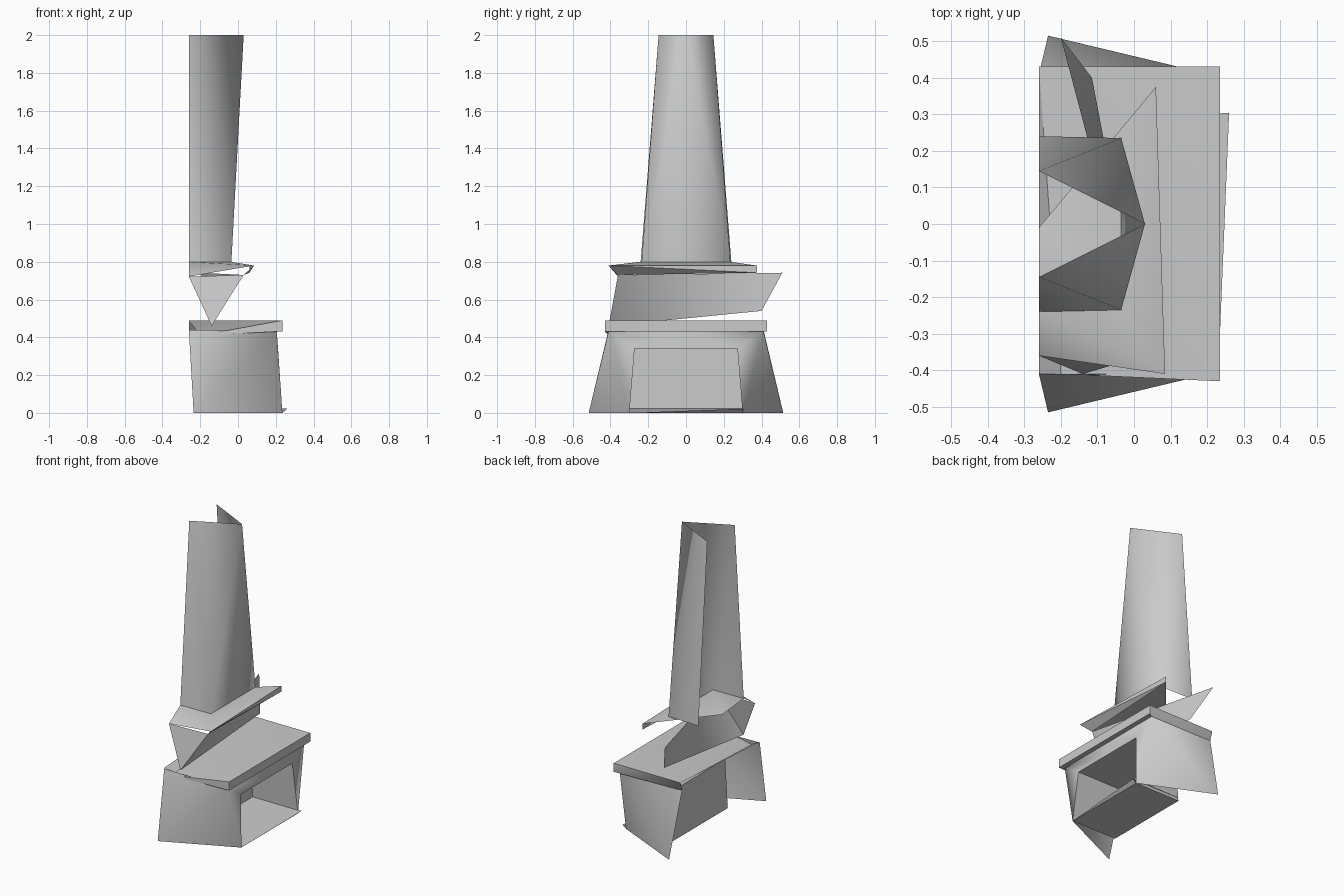
import bpy, bmesh, math

if "Cube" in bpy.data.objects:
    bpy.data.objects.remove(bpy.data.objects["Cube"])


def shell(name, pts, faces, mirror=False, angle=40):
    """Open sheet from named corner points; optionally mirrored across y = 0."""
    bm = bmesh.new()

    def add(sign):
        v = {k: bm.verts.new((x, y * sign, z)) for k, (x, y, z) in pts.items()}
        for f in faces:
            loop = [v[k] for k in f]
            bm.faces.new(loop if sign > 0 else loop[::-1])

    add(1)
    if mirror:
        add(-1)
    bmesh.ops.remove_doubles(bm, verts=bm.verts, dist=0.0005)
    bmesh.ops.recalc_face_normals(bm, faces=bm.faces)
    loose = [v for v in bm.verts if not v.link_faces]
    bmesh.ops.delete(bm, geom=loose, context='VERTS')
    me = bpy.data.meshes.new(name)
    bm.to_mesh(me)
    bm.free()
    ob = bpy.data.objects.new(name, me)
    bpy.context.collection.objects.link(ob)
    bpy.ops.object.select_all(action='DESELECT')
    ob.select_set(True)
    bpy.context.view_layer.objects.active = ob
    bpy.ops.object.shade_smooth_by_angle(angle=math.radians(angle))
    return ob


# Tapered flue, open at the back, folded round a centre point at the top
shell("flue", {
    "t": (-0.26, -0.145, 2), "tip": (0.03, 0, 2),
    "b": (-0.26, -0.24, 0.8), "c": (-0.035, -0.235, 0.8), "m": (-0.035, 0, 0.8),
}, [("t", "tip", "c"), ("t", "c", "b"), ("tip", "m", "c")], mirror=True, angle=120)

# Upper ledge: sloped skirt, thin band and skewed underside
shell("upper_ledge", {
    "b": (-0.26, -0.24, 0.8), "c": (-0.035, -0.235, 0.8), "d": (-0.035, 0.235, 0.8),
    "f": (0.085, -0.41, 0.78), "k": (0.06, 0.375, 0.78), "i": (-0.26, -0.01, 0.78),
    "kl": (0.06, 0.375, 0.742), "fl": (0.03, -0.36, 0.73), "ll": (-0.26, -0.36, 0.722),
}, [("b", "ll", "f"), ("b", "f", "c"), ("c", "f", "k"), ("c", "k", "d"),
    ("b", "c", "i"), ("c", "d", "k", "i"),
    ("f", "kl", "k"), ("f", "fl", "kl")])

# Hood between the ledges, two twisted sheets
shell("hood", {
    "a": (-0.2, 0.51, 0.742), "b": (-0.115, 0.4, 0.54),
    "c": (-0.14, -0.41, 0.46), "d": (0.03, -0.36, 0.73), "e": (-0.26, -0.36, 0.722),
}, [("a", "b", "d"), ("b", "c", "d"), ("d", "c", "e")], angle=75)

# Mantel slab: its top dips towards the front left corner
shell("mantel", {
    "a": (0.235, -0.43, 0.49), "b": (0.235, 0.43, 0.49),
    "c": (-0.26, 0.43, 0.49), "d": (-0.26, -0.41, 0.445),
    "al": (0.235, -0.43, 0.432), "bl": (0.235, 0.43, 0.432),
    "s": (-0.2, -0.41, 0.41), "wa": (0.205, -0.41, 0.43), "wb": (0.205, 0.41, 0.43),
    "wc": (-0.26, 0.41, 0.43),
}, [("a", "b", "c"), ("a", "c", "s"), ("s", "c", "d"), ("a", "al", "bl", "b"),
    ("a", "s", "al"), ("b", "bl", "c"), ("bl", "wb", "wc", "c"),
    ("al", "wa", "wb", "bl"), ("al", "s", "wa")])

# Splayed side walls and the face around the fire opening
shell("surround", {
    "o": (-0.235, -0.515, 0), "p": (0.235, -0.3, 0), "q": (0.205, -0.41, 0.432),
    "r": (-0.26, -0.41, 0.44), "n": (0.212, -0.272, 0.34),
    "qm": (0.205, 0, 0.432), "nm": (0.212, 0, 0.34),
}, [("o", "p", "q"), ("o", "q", "r"), ("p", "n", "q"), ("q", "n", "nm", "qm")],
    mirror=True, angle=100)

# Firebox recess behind the opening
shell("firebox", {
    "p": (0.235, -0.3, 0), "n": (0.212, -0.272, 0.34), "nm": (0.212, 0, 0.34),
    "k": (-0.1, -0.3, 0), "h": (-0.1, -0.272, 0.34),
    "km": (-0.1, 0, 0), "hm": (-0.1, 0, 0.34),
}, [("p", "k", "h", "n"), ("k", "km", "hm", "h"), ("h", "hm", "nm", "n")], mirror=True)

# Hearth plate with a wedge-shaped lip
shell("hearth", {
    "a": (-0.1, -0.3, 0), "b": (0.235, -0.3, 0), "c": (0.235, 0.3, 0), "d": (-0.1, 0.3, 0),
    "e": (0.26, 0.303, 0.022), "f": (-0.1, 0.3, 0.022), "g": (-0.1, -0.3, 0.022),
}, [("a", "d", "c", "b"), ("b", "c", "e"), ("b", "e", "f", "g")])
